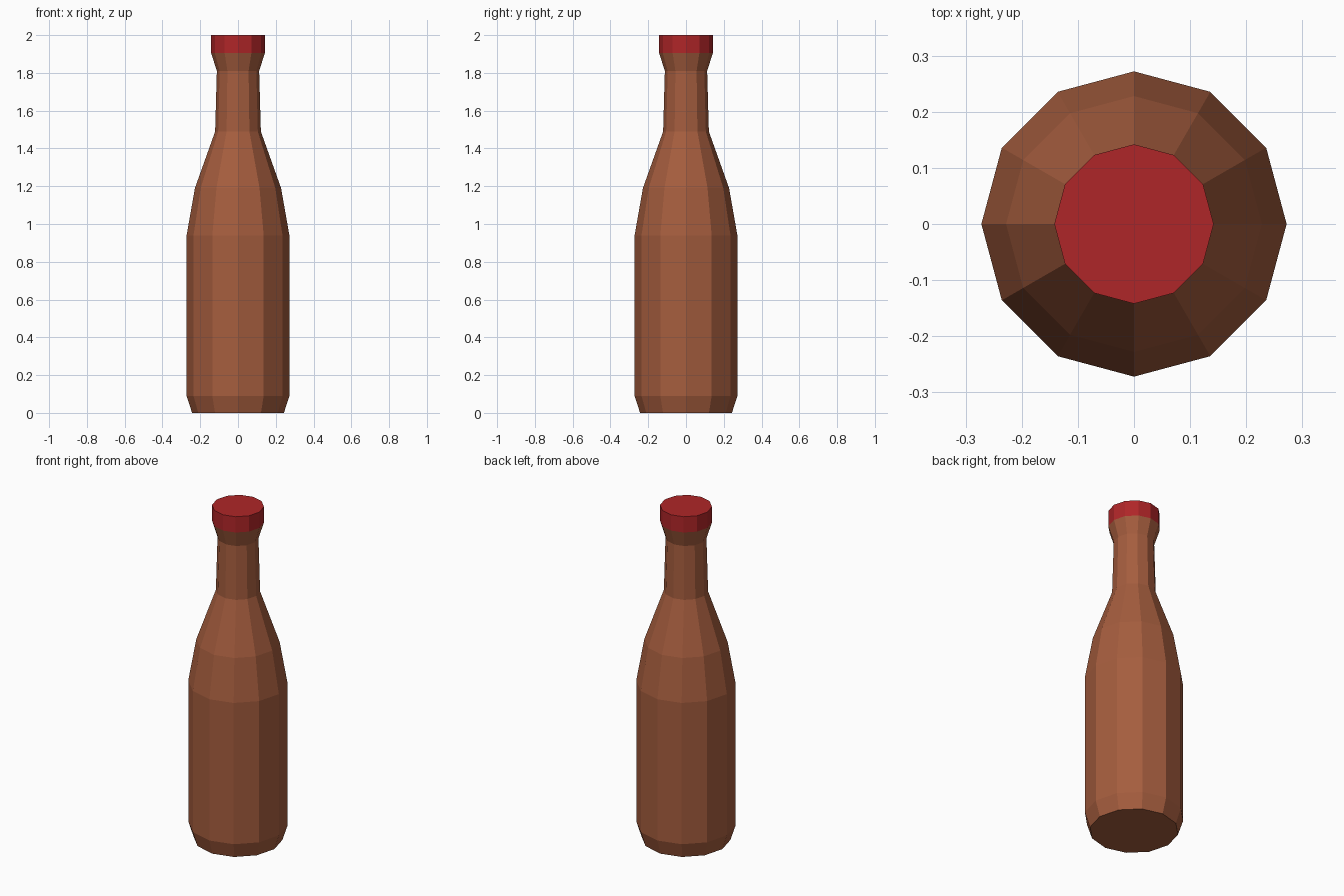
import bpy, bmesh, math

if "Cube" in bpy.data.objects:
    bpy.data.objects.remove(bpy.data.objects["Cube"])

SIDES = 12


def material(name, rgb):
    m = bpy.data.materials.new(name)
    m.diffuse_color = (*rgb, 1)
    m.use_nodes = True
    m.node_tree.nodes["Principled BSDF"].inputs["Base Color"].default_value = m.diffuse_color
    return m


def lathe(name, profile, mat, cap_bottom=True, cap_top=True):
    """Spin a (radius, height) profile into a flat-faced solid."""
    bm = bmesh.new()
    rings = [[bm.verts.new((r * math.cos(2 * math.pi * i / SIDES),
                            r * math.sin(2 * math.pi * i / SIDES), z))
              for i in range(SIDES)] for r, z in profile]
    for a, b in zip(rings, rings[1:]):
        for i in range(SIDES):
            j = (i + 1) % SIDES
            bm.faces.new((a[i], a[j], b[j], b[i]))
    if cap_bottom:
        bm.faces.new(rings[0][::-1])
    if cap_top:
        bm.faces.new(rings[-1])
    mesh = bpy.data.meshes.new(name)
    bm.to_mesh(mesh)
    bm.free()
    mesh.materials.append(mat)
    obj = bpy.data.objects.new(name, mesh)
    bpy.context.collection.objects.link(obj)
    return obj


brown = material("brown glass", (0.376, 0.109, 0.048))
red = material("red cap", (0.429, 0.019, 0.021))

# Bottle: chamfered base, straight body, shoulder, neck and flared lip
lathe("bottle", [(0.243, 0), (0.272, 0.09), (0.272, 0.94), (0.228, 1.19),
                 (0.121, 1.49), (0.112, 1.81), (0.142, 1.905)],
      brown, cap_top=False)

# Cap sits flush on the lip
lathe("cap", [(0.142, 1.905), (0.142, 2.0)], red, cap_bottom=False)
